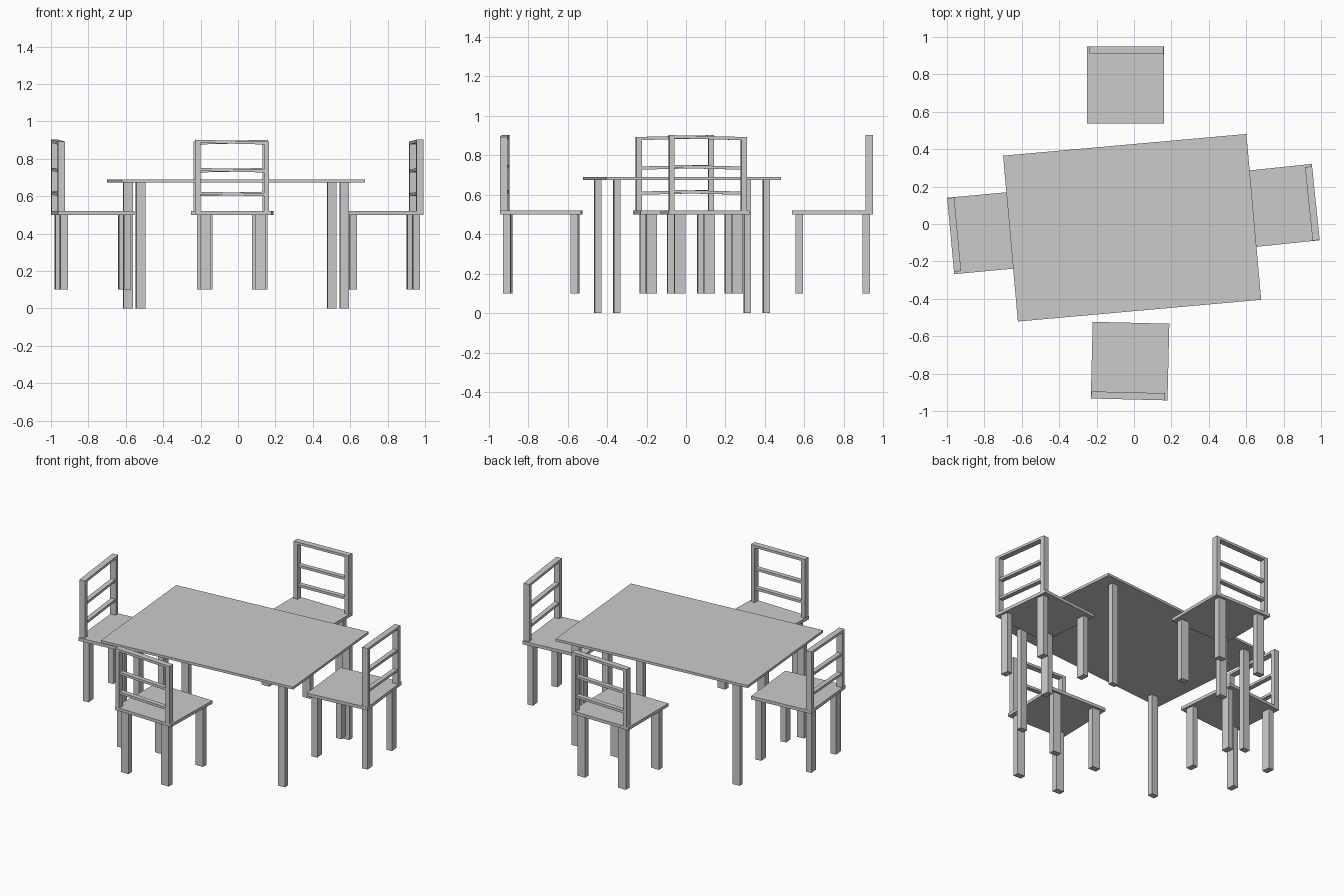
import bpy, bmesh
from math import radians
from mathutils import Matrix, Vector

if "Cube" in bpy.data.objects:
    bpy.data.objects.remove(bpy.data.objects["Cube"])


def box(name, frame, lo, hi, drop=0.0):
    """Box between two local corners; drop lowers its -x end."""
    bm = bmesh.new()
    bmesh.ops.create_cube(bm, size=1)
    lo, hi = Vector(lo), Vector(hi)
    for v in bm.verts:
        low_end = v.co.x < 0
        v.co = Vector(lo[i] + (v.co[i] + 0.5) * (hi[i] - lo[i]) for i in range(3))
        if low_end:
            v.co.z -= drop
    mesh = bpy.data.meshes.new(name)
    bm.to_mesh(mesh)
    bm.free()
    ob = bpy.data.objects.new(name, mesh)
    ob.matrix_world = frame
    bpy.context.collection.objects.link(ob)


def placed(x, y, angle):
    return Matrix.Translation((x, y, 0)) @ Matrix.Rotation(radians(angle), 4, 'Z')


def legs(name, frame, a, b, w, d, z0, z1):
    for sx, side in ((-1, "left"), (1, "right")):
        for sy, end in ((-1, "front"), (1, "back")):
            x, y = sx * a, sy * b
            box(f"{name}_{end}_{side}_leg", frame,
                (x - w / 2, y - d / 2, z0), (x + w / 2, y + d / 2, z1))


# Table
table = placed(-0.01, -0.02, 5.1)
box("table_top", table, (-0.653, -0.445, 0.674), (0.653, 0.445, 0.69))
legs("table", table, 0.547, 0.38, 0.049, 0.034, 0, 0.674)


# Chair: backrest on local +y, rails dip slightly toward local -x
def chair(name, x, y, angle):
    f = placed(x, y, angle)
    box(name + "_seat", f, (-0.205, -0.205, 0.5), (0.205, 0.205, 0.52))
    legs(name, f, 0.147, 0.17, 0.055, 0.038, 0.1, 0.5)
    x0, x1, w = -0.192, 0.203, 0.028
    y0, y1 = 0.167, 0.205
    box(name + "_left_post", f, (x0, y0, 0.52), (x0 + w, y1, 0.885))
    box(name + "_right_post", f, (x1 - w, y0, 0.52), (x1, y1, 0.89))
    box(name + "_top_rail", f, (x0, y0, 0.886), (x1, y1, 0.902), 0.01)
    for label, z in (("lower", 0.608), ("upper", 0.735)):
        box(f"{name}_{label}_rail", f, (x0 + w, y0 + 0.004, z),
            (x1 - w, y1 - 0.004, z + 0.016), 0.008)


chair("back_chair", -0.045, 0.743, 0)
chair("front_chair", -0.021, -0.733, 178.6)
chair("left_chair", -0.776, -0.045, 95.3)
chair("right_chair", 0.768, 0.096, -84.1)
